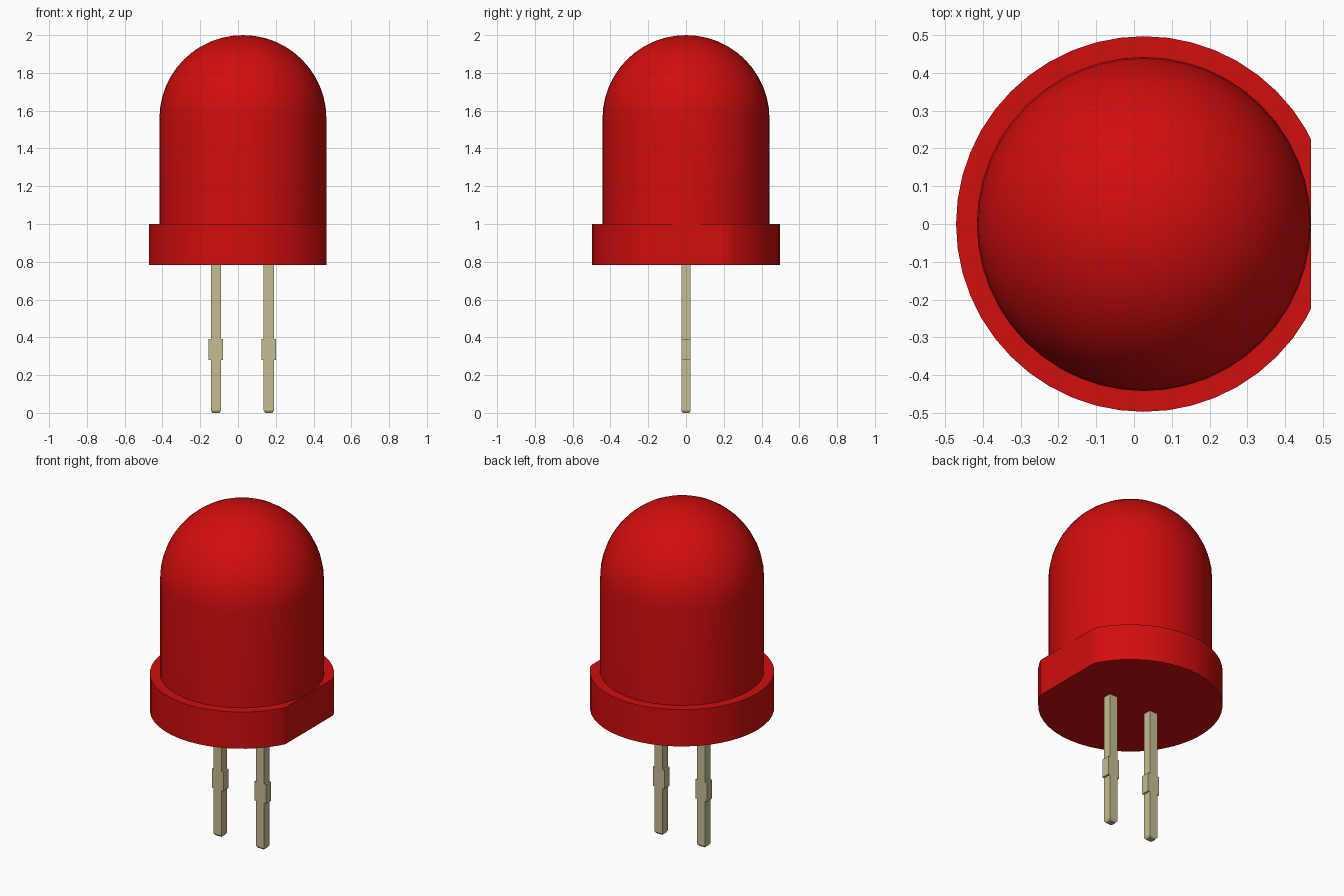
import bpy, bmesh
from math import sin, cos, pi, radians
from mathutils import Vector

if "Cube" in bpy.data.objects:
    bpy.data.objects.remove(bpy.data.objects["Cube"], do_unlink=True)

AXIS_X = 0.026       # centre of the round body
FLAT_X = 0.469       # flat side of the flange
BASE_Z, RIM_Z, TOP_Z = 0.782, 1.0, 2.0
FLANGE_R, LENS_R = 0.497, 0.442


def material(name, rgb):
    mat = bpy.data.materials.new(name)
    mat.use_nodes = True
    mat.diffuse_color = (*rgb, 1)
    mat.node_tree.nodes["Principled BSDF"].inputs["Base Color"].default_value = (*rgb, 1)
    return mat


def finish(bm, name, mat):
    bmesh.ops.recalc_face_normals(bm, faces=bm.faces)
    mesh = bpy.data.meshes.new(name)
    bm.to_mesh(mesh)
    bm.free()
    mesh.materials.append(mat)
    obj = bpy.data.objects.new(name, mesh)
    bpy.context.collection.objects.link(obj)
    return obj


red = material("red plastic", (0.64, 0.004, 0.004))
tin = material("pale tinned metal", (0.56, 0.51, 0.29))

# Lens body: flange, straight wall and dome, spun in one piece
dome_z = TOP_Z - LENS_R
profile = [(0, BASE_Z), (FLANGE_R, BASE_Z), (FLANGE_R, RIM_Z), (LENS_R, RIM_Z)]
profile += [(LENS_R * cos(a), dome_z + LENS_R * sin(a))
            for a in (i * pi / 24 for i in range(12))]
profile.append((0, TOP_Z))
bm = bmesh.new()
verts = [bm.verts.new((AXIS_X + r, 0, z)) for r, z in profile]
edges = [bm.edges.new(pair) for pair in zip(verts, verts[1:])]
bmesh.ops.spin(bm, geom=verts + edges, cent=(AXIS_X, 0, 0), axis=(0, 0, 1),
               angle=2 * pi, steps=48)
bmesh.ops.remove_doubles(bm, verts=bm.verts, dist=0.0005)

# Flat cut on the left side of the flange
cut = bmesh.ops.bisect_plane(bm, geom=bm.verts[:] + bm.edges[:] + bm.faces[:],
                             plane_co=(FLAT_X, 0, 0), plane_no=(1, 0, 0), clear_outer=True)
bmesh.ops.holes_fill(bm, edges=[e for e in bm.edges if e.is_boundary], sides=0)
body = finish(bm, "lens_body", red)
bpy.ops.object.select_all(action="DESELECT")
body.select_set(True)
bpy.context.view_layer.objects.active = body
bpy.ops.object.shade_smooth_by_angle(angle=radians(30))


# Leads: square wire with a wider shoulder and a chamfered tip
def lead(name, x):
    half, wide, depth = 0.027, 0.038, 0.025
    rings = [(half - 0.008, depth - 0.008, 0), (half, depth, 0.012),
             (half, depth, 0.28), (wide, depth, 0.28),
             (wide, depth, 0.392), (half, depth, 0.392), (half, depth, BASE_Z)]
    bm = bmesh.new()
    loops = [[bm.verts.new(Vector((x + sx * w, sy * d, z)))
              for sx, sy in ((-1, -1), (1, -1), (1, 1), (-1, 1))] for w, d, z in rings]
    bm.faces.new(loops[0])
    bm.faces.new(loops[-1])
    for low, high in zip(loops, loops[1:]):
        for i in range(4):
            j = (i + 1) % 4
            # Shoulder steps have no width on the front and back sides
            if low[i].co.z == high[i].co.z and i in (0, 2):
                continue
            bm.faces.new((low[i], low[j], high[j], high[i]))
    finish(bm, name, tin)


lead("right_lead", -0.117)
lead("left_lead", 0.163)
